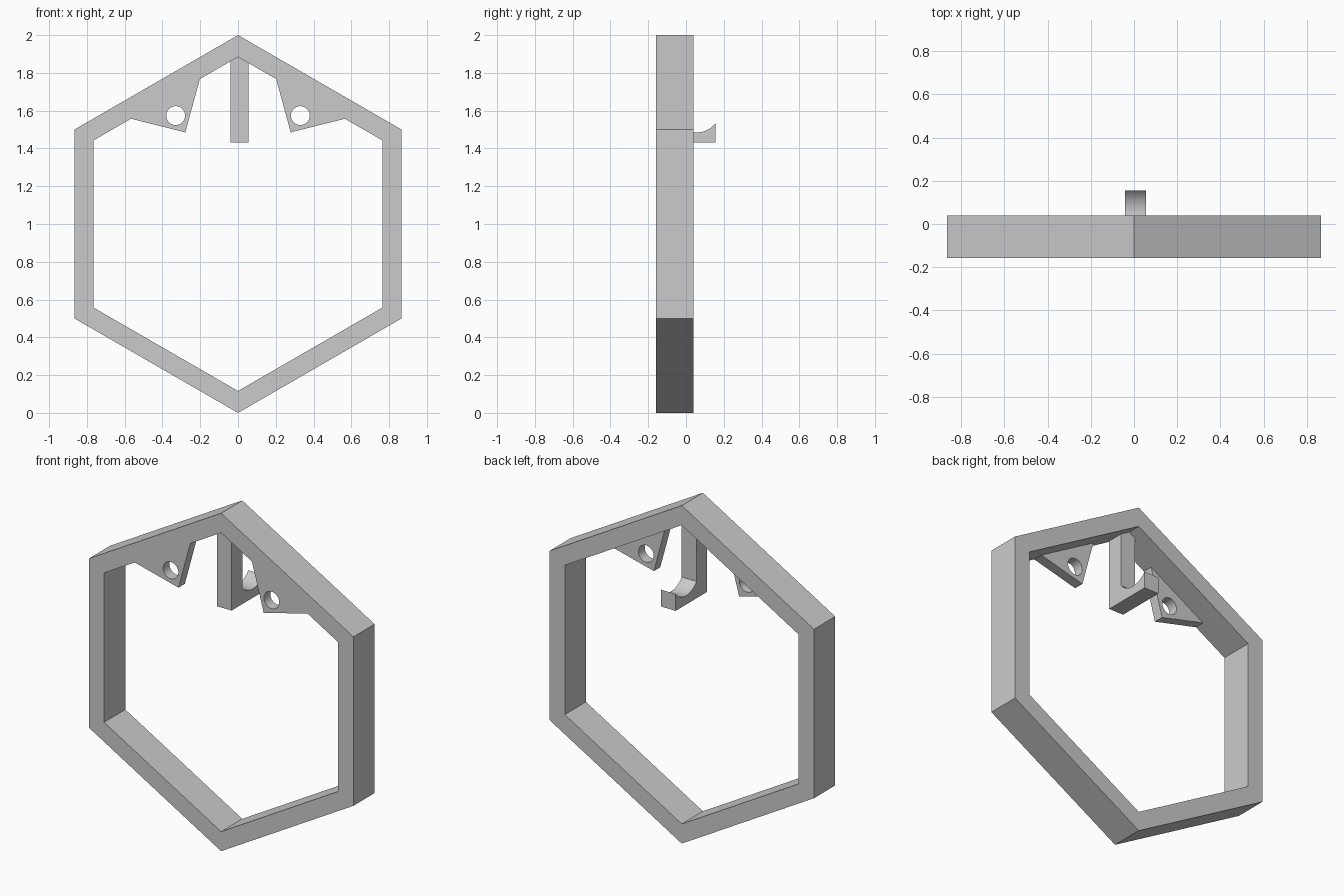
import bpy, bmesh, math
from mathutils import Vector

cube = bpy.data.objects.get("Cube")
if cube:
    bpy.data.objects.remove(cube, do_unlink=True)

grey = bpy.data.materials.new("light grey")
grey.use_nodes = True
colour = (0.6, 0.6, 0.6, 1)
grey.diffuse_color = colour
grey.node_tree.nodes["Principled BSDF"].inputs["Base Color"].default_value = colour


def ring(cx, cz, radius, count, start=0.0):
    """Points of a regular polygon."""
    steps = [start + math.tau * i / count for i in range(count)]
    return [(cx + radius * math.cos(a), cz + radius * math.sin(a)) for a in steps]


def extruded(name, loops, place, direction):
    """Fill an outline with optional holes and extrude it into a solid."""
    bm = bmesh.new()
    edges = []
    for loop in loops:
        verts = [bm.verts.new(place(*p)) for p in loop]
        edges += [bm.edges.new((a, b)) for a, b in zip(verts, verts[1:] + verts[:1])]
    bmesh.ops.triangle_fill(bm, edges=edges, use_beauty=True, use_dissolve=False)
    result = bmesh.ops.extrude_face_region(bm, geom=bm.faces[:], use_keep_orig=True)
    moved = [g for g in result["geom"] if isinstance(g, bmesh.types.BMVert)]
    bmesh.ops.translate(bm, verts=moved, vec=Vector(direction))
    bmesh.ops.recalc_face_normals(bm, faces=bm.faces[:])
    mesh = bpy.data.meshes.new(name)
    bm.to_mesh(mesh)
    bm.free()
    mesh.materials.append(grey)
    obj = bpy.data.objects.new(name, mesh)
    bpy.context.collection.objects.link(obj)
    bpy.ops.object.select_all(action="DESELECT")
    bpy.context.view_layer.objects.active = obj
    obj.select_set(True)
    bpy.ops.object.shade_smooth_by_angle(angle=math.radians(30))
    return obj


FRONT, INNER = -0.158, 0.884


def on_front(x, z):
    return (x, FRONT, z)


# Hexagonal frame
extruded("hexagon_frame",
         [ring(0, 1, 1, 6, math.pi / 2), ring(0, 1, INNER, 6, math.pi / 2)],
         on_front, (0, 0.198, 0))

# Pair of thin drilled brackets under the sloping upper bars
def under_bar(x):
    return 1 + INNER - x * math.tan(math.radians(30))


for side, name in ((1, "left_bracket"), (-1, "right_bracket")):
    outline = [(0.202, under_bar(0.202)), (0.279, 1.485), (0.566, under_bar(0.566))]
    loops = [outline, ring(0.33, 1.574, 0.05, 32)]
    extruded(name, [[(side * x, z) for x, z in loop] for loop in loops],
             on_front, (0, 0.06, 0))

# Hanging hook with a round cradle that reaches out behind the frame
STEM_FRONT, STEM_BACK, TIP = -0.14, -0.04, 0.155
mid, radius = (STEM_BACK + TIP) / 2, 0.125
reach = math.asin((TIP - mid) / radius)
cradle = []
for i in range(25):
    a = reach * (1 - i / 12)
    cradle.append((mid + radius * math.sin(a), 1.61 - radius * math.cos(a)))
profile = [(STEM_FRONT, 1.9), (STEM_FRONT, 1.432), (TIP, 1.432)] + cradle + [(STEM_BACK, 1.9)]
extruded("hook", [profile], lambda y, z: (-0.041, y, z), (0.097, 0, 0))
